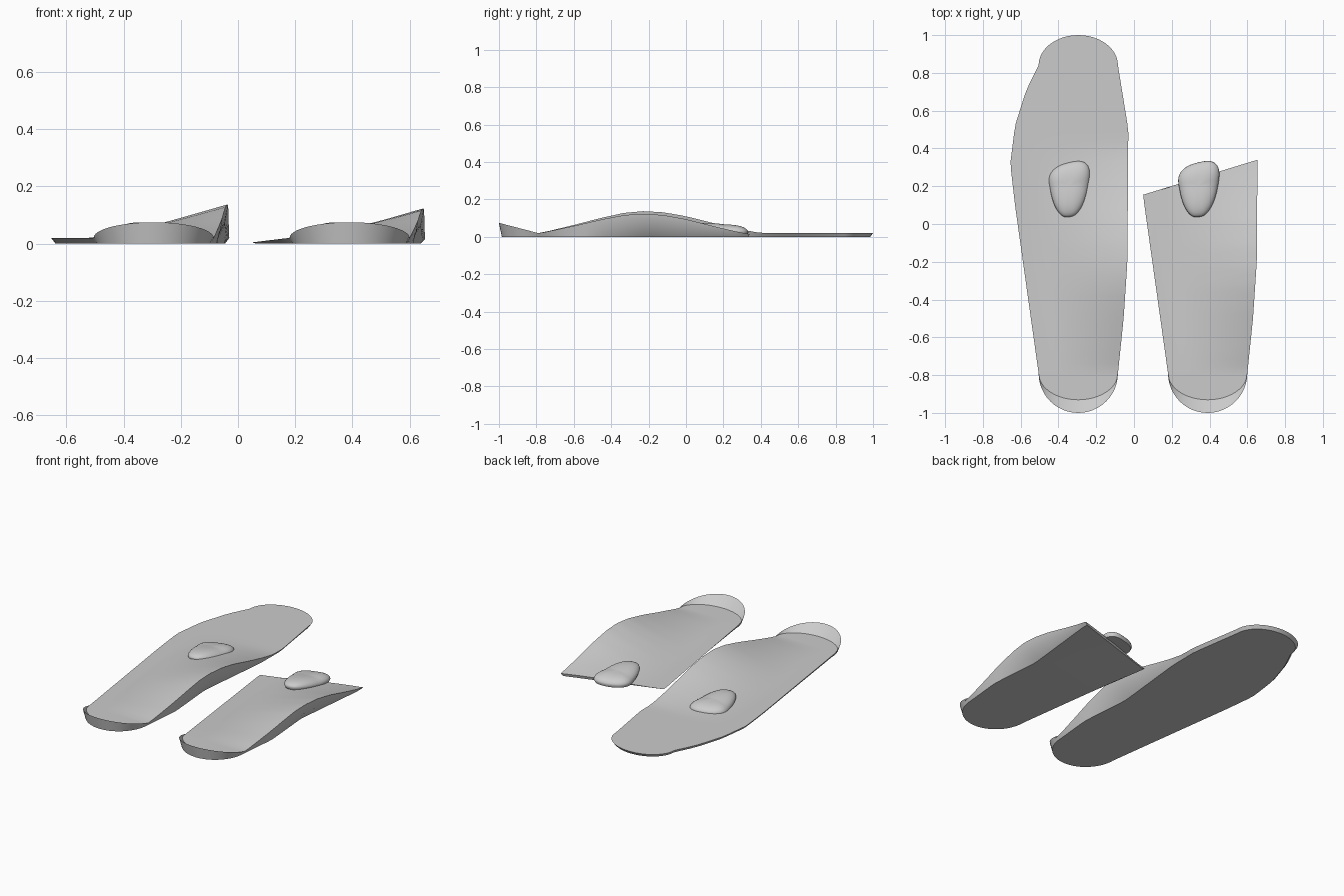
import bpy, bmesh, math
from mathutils import Vector

if "Cube" in bpy.data.objects:
    bpy.data.objects.remove(bpy.data.objects["Cube"])

grey = bpy.data.materials.new("soft_grey")
grey.use_nodes = True
grey.diffuse_color = (0.6, 0.6, 0.6, 1)
grey.node_tree.nodes["Principled BSDF"].inputs["Base Color"].default_value = grey.diffuse_color

CENTRE = -0.295      # heel centre line of the full-length insole
HALF = 0.21          # half width of heel and toe
HEEL, TOE = -0.79, 0.84
THICK = 0.02
COLUMNS = 14

# Outline edges as (y, x), and the arch rise along the inner edge as (y, z)
OUTER = [(HEEL, -0.505), (0.1, -0.63), (0.32, -0.655), (0.52, -0.63), (0.71, -0.57), (TOE, -0.505)]
INNER = [(HEEL, -0.085), (-0.5, -0.055), (-0.2, -0.035), (0.5, -0.03), (TOE, -0.085)]
ARCH = [(-0.78, 0), (-0.6, 0.043), (-0.45, 0.082), (-0.33, 0.108), (-0.23, 0.117),
        (-0.12, 0.111), (0, 0.09), (0.15, 0.052), (0.28, 0.022), (0.4, 0)]


def interpolate(table, y):
    if y <= table[0][0]:
        return table[0][1]
    for (y0, v0), (y1, v1) in zip(table, table[1:]):
        if y <= y1:
            return v0 + (v1 - v0) * (y - y0) / (y1 - y0)
    return table[-1][1]


def finish(bm, name, angle):
    bmesh.ops.remove_doubles(bm, verts=bm.verts, dist=0.0002)
    bmesh.ops.recalc_face_normals(bm, faces=bm.faces)
    mesh = bpy.data.meshes.new(name)
    bm.to_mesh(mesh)
    bm.free()
    mesh.materials.append(grey)
    obj = bpy.data.objects.new(name, mesh)
    bpy.context.collection.objects.link(obj)
    bpy.ops.object.select_all(action='DESELECT')
    obj.select_set(True)
    bpy.context.view_layer.objects.active = obj
    bpy.ops.object.shade_smooth_by_angle(angle=math.radians(angle))


def skin(bm, rows):
    """Join closed loops of equal length, one after another."""
    rings = [[bm.verts.new(p) for p in row] for row in rows]
    for a, b in zip(rings, rings[1:]):
        for i in range(len(a)):
            j = (i + 1) % len(a)
            bm.faces.new((a[i], a[j], b[j], b[i]))
    return rings


def section(left, right, shift, base, arch):
    """Closed cross-section: bottom, side, lip, top surface, lip, side, bottom."""
    mid = (left + right) / 2
    tri = max(0, 1 - abs(right.y + 0.2) / (0.35 if right.y < -0.2 else 0.5))

    def surface(u):
        p = left.lerp(right, u)
        rise = interpolate(ARCH, p.y) * arch * max(0, (u - 0.2) / 0.8) ** 1.1
        if p.y < HEEL:
            p.y = HEEL + (p.y - HEEL) * 0.67      # heel floor stops short of the lip
        return Vector((p.x, p.y, base + rise))

    def side(edge, u, tuck):
        lip = surface(u)
        if edge.y < HEEL:
            lip = Vector((edge.x, edge.y, base + (HEEL - edge.y) * 0.26))
        foot = Vector((mid.x + (edge.x - mid.x) * 0.95 - 0.05 * tuck, edge.y * 0.985, 0))
        waist = foot.lerp(lip, 0.5 + 0.0 * tuck)
        waist.x += 0.02 * tuck
        return [foot, waist, lip]

    loop = side(left, 0, 0)
    loop += [surface(i / COLUMNS) for i in range(COLUMNS + 1)]
    loop += reversed(side(right, 1, tri))
    return [p + Vector((shift, 0, 0)) for p in loop]


def insole(name, shift, full):
    rows = []
    arch = 1 if full else 0.95
    # Rounded heel
    for k in range(12):
        a = math.pi / 2 * (1 - k / 12)
        y, w = HEEL - 0.21 * math.sin(a), HALF * math.cos(a)
        rows.append(section(Vector((CENTRE - w, y, 0)), Vector((CENTRE + w, y, 0)), shift, THICK, arch))
    # Body, ending at the toe curve or at a slanted thin front edge
    end_left, end_right = (TOE, TOE) if full else (0.155, 0.34)
    steps = 32
    for k in range(steps + 1):
        t = k / steps
        yl, yr = HEEL + (end_left - HEEL) * t, HEEL + (end_right - HEEL) * t
        left = Vector((interpolate(OUTER, yl), yl, 0))
        right = Vector((interpolate(INNER, yr), yr, 0))
        base = THICK if full else THICK - 0.016 * t
        rows.append(section(left, right, shift, base, arch))
    # Rounded toe
    if full:
        for k in range(1, 13):
            a = math.pi / 2 * k / 12
            y, w = TOE + 0.16 * math.sin(a), HALF * math.cos(a)
            rows.append(section(Vector((CENTRE - w, y, 0)), Vector((CENTRE + w, y, 0)), shift, THICK, arch))
    bm = bmesh.new()
    rings = skin(bm, rows)
    if not full:
        bm.faces.new(rings[-1])
    finish(bm, name, 35)


def pad(name, shift):
    """Teardrop dome, wide toward the toes, lying on the sloping sole."""
    centre = Vector((-0.342, 0.2, 0))
    outline = []
    for k in range(48):
        a = math.tau * k / 48
        c, s = math.cos(a), math.sin(a)
        x = math.copysign(abs(c) ** 0.8, c)
        y = math.copysign(abs(s) ** 0.8, s)
        width = 0.103 + 0.027 * y if y > -0.9 else 0.079
        outline.append(Vector((x * width, 0.145 * y + (-0.018 + 0.02 * x if y > 0 else -0.018) * abs(y)
                               + 0.01 * x, 0)))

    def ring(scale, height):
        row = []
        for p in outline:
            q = centre + p * scale
            q.z = height + 0.15 * max(0, 0.21 - q.y) + 0.06 * max(0, q.x - centre.x)
            row.append(q + Vector((shift, 0, 0)))
        return row

    steps = 8
    rows = [ring(0.95, 0.006), ring(1, 0.02)]
    for k in range(1, steps + 1):
        a = math.pi / 2 * k / steps
        rows.append(ring(max(0.02, math.cos(a)) ** 0.85, 0.02 + 0.045 * math.sin(a)))
    bm = bmesh.new()
    rings = skin(bm, rows)
    bm.faces.new(rings[0])
    bm.faces.new(rings[-1])
    finish(bm, name, 50)


SPACING = 0.685
insole("full_length_insole", 0, True)
insole("short_insole", SPACING, False)
pad("full_length_forefoot_pad", 0)
pad("short_forefoot_pad", SPACING)
